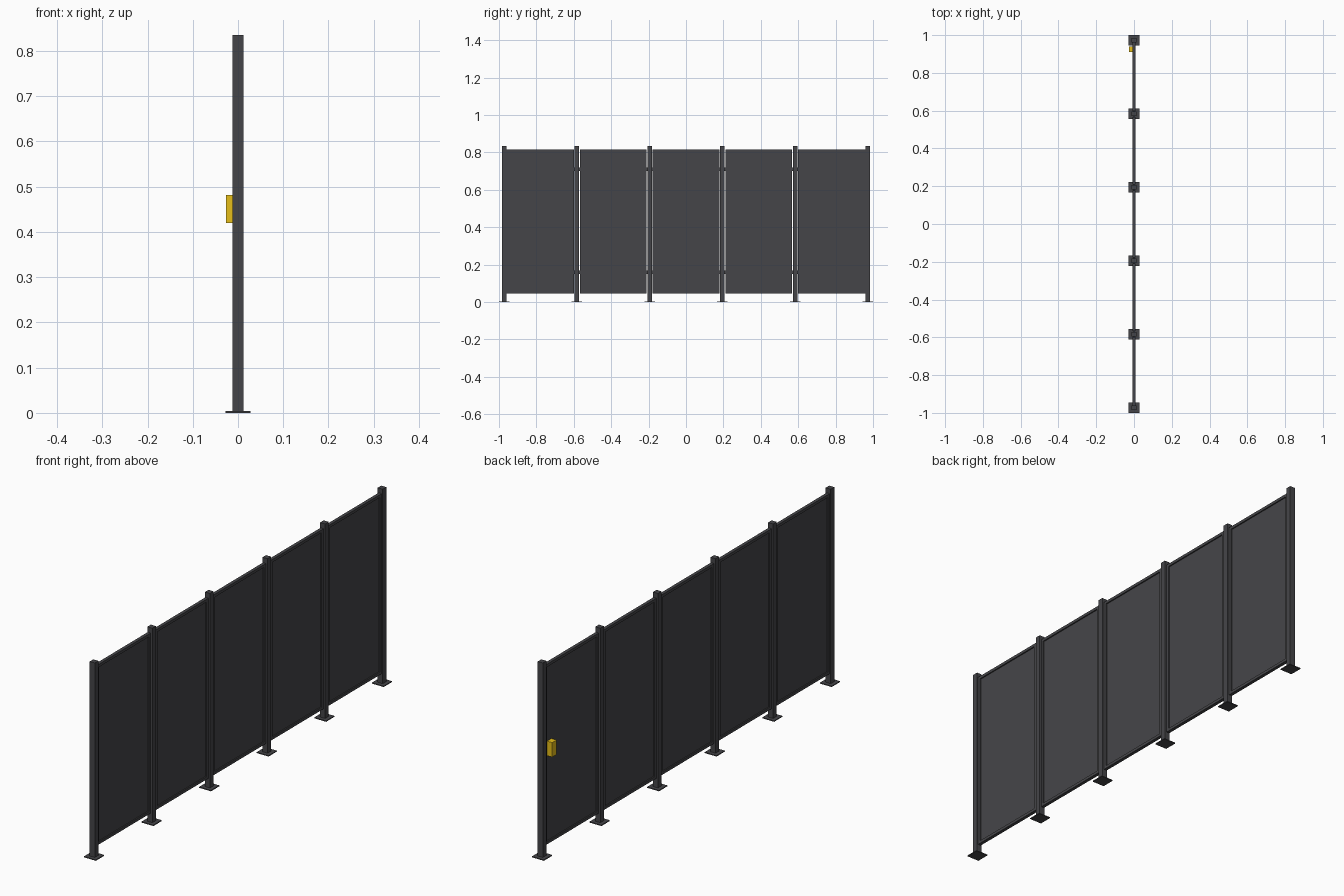
import bpy, bmesh

if "Cube" in bpy.data.objects:
    bpy.data.objects.remove(bpy.data.objects["Cube"])


def material(name, rgb):
    m = bpy.data.materials.new(name)
    m.diffuse_color = (*rgb, 1)
    m.use_nodes = True
    m.node_tree.nodes["Principled BSDF"].inputs["Base Color"].default_value = m.diffuse_color
    return m


POST = material("charcoal_steel", (0.060, 0.060, 0.066))
YELLOW = material("safety_yellow", (0.80, 0.52, 0.01))


def box(name, lo, hi, mat):
    bm = bmesh.new()
    bmesh.ops.create_cube(bm, size=1)
    for v in bm.verts:
        v.co = [(a + b) / 2 + c * (b - a) for a, b, c in zip(lo, hi, v.co)]
    me = bpy.data.meshes.new(name)
    bm.to_mesh(me)
    bm.free()
    me.materials.append(mat)
    ob = bpy.data.objects.new(name, me)
    bpy.context.collection.objects.link(ob)
    return ob


N, END, HALF = 5, 0.972, 0.012
STEP = 2 * END / N
Z0, Z1, TOP = 0.045, 0.815, 0.835
BAR, FX, SX, GAP = 0.012, 0.007, 0.002, 0.004

# Posts on square base plates
for i in range(N + 1):
    y = -END + i * STEP
    box("base_plate", (-0.028, y - 0.028, 0), (0.028, y + 0.028, 0.004), POST)
    box("post", (-HALF, y - HALF, 0.004), (HALF, y + HALF, TOP), POST)

# Framed panels between the posts
for i in range(N):
    a = -END + i * STEP + HALF + (GAP if i > 0 else 0)
    b = -END + (i + 1) * STEP - HALF - (GAP if i < N - 1 else 0)
    box("sheet", (-SX, a + BAR, Z0 + BAR), (SX, b - BAR, Z1 - BAR), POST)
    for z in (Z0, Z1 - BAR):
        box("frame_rail", (-FX, a, z), (FX, b, z + BAR), POST)
    for y in (a, b - BAR):
        box("frame_stile", (-FX, y, Z0 + BAR), (FX, y + BAR, Z1 - BAR), POST)
    # Small clips bridging the gap to the posts
    for z in (0.15, 0.70):
        if i > 0:
            box("clip", (-0.003, a - GAP, z), (0.003, a, z + 0.02), POST)
        if i < N - 1:
            box("clip", (-0.003, b, z), (0.003, b + GAP, z + 0.02), POST)

# Yellow latch box on the last panel
box("latch_box", (-0.026, 0.911, 0.42), (-SX, 0.941, 0.482), YELLOW)
